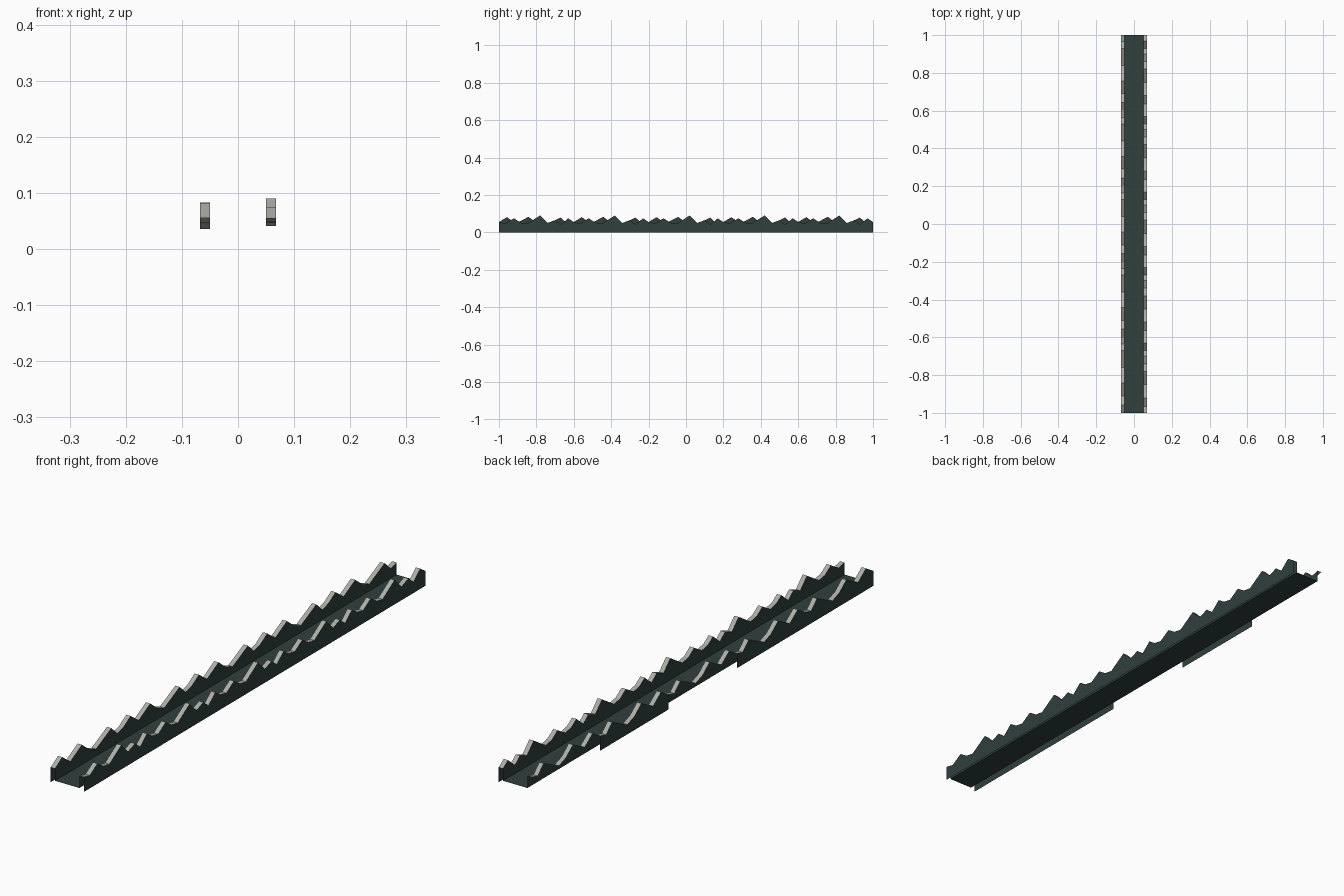
import bpy, bmesh

if "Cube" in bpy.data.objects:
    bpy.data.objects.remove(bpy.data.objects["Cube"])

TILE, COUNT = 0.4, 5
INNER, OUTER = 0.05, 0.068
FLOOR_Z = 0.01

# Jagged crest of one tile: (distance along y, height)
LEFT = [(0, .055), (.043, .081), (.09, .047), (.158, .083), (.2, .05),
        (.24, .036), (.295, .062), (.33, .079), (.365, .046), (.4, .055)]
RIGHT = [(0, .055), (.035, .048), (.08, .075), (.115, .052), (.15, .046),
         (.22, .09), (.26, .05), (.30, .065), (.33, .041), (.37, .075), (.4, .055)]


def material(name, rgb):
    m = bpy.data.materials.new(name)
    m.diffuse_color = (*rgb, 1)
    m.use_nodes = True
    m.node_tree.nodes["Principled BSDF"].inputs["Base Color"].default_value = m.diffuse_color
    return m


slate = material("dark_slate", (.030, .050, .048))
stone = material("pale_stone", (.42, .42, .39))


def sheet(name, rows, mat, flip=False):
    """Strip of quads between pairs of points; rows is a list of runs."""
    bm = bmesh.new()
    for run in rows:
        pairs = [(bm.verts.new(a), bm.verts.new(b)) for a, b in run]
        for (a, b), (c, d) in zip(pairs, pairs[1:]):
            bm.faces.new((a, b, d, c) if flip else (a, c, d, b))
    bmesh.ops.remove_doubles(bm, verts=bm.verts, dist=1e-5)
    me = bpy.data.meshes.new(name)
    bm.to_mesh(me)
    bm.free()
    me.materials.append(mat)
    ob = bpy.data.objects.new(name, me)
    bpy.context.collection.objects.link(ob)
    return ob


def tiles(crest, skip=()):
    """Crest points of each tile, placed along y."""
    return [[(-1 + i * TILE + y, z) for y, z in crest]
            for i in range(COUNT) if i not in skip]


def wall(name, x, bottom, runs, flip):
    sheet(name, [[((x, y, bottom), (x, y, z)) for y, z in r] for r in runs],
          slate, flip)


# Floor of the trench
sheet("floor", [[((-INNER, y, FLOOR_Z), (INNER, y, FLOOR_Z)) for y in (-1, 1)]],
      slate, flip=True)

# Sides: inner wall, outer wall (two tiles are open on the left), stone crest
for side, s, crest, gaps in (("left", -1, LEFT, (2, 4)), ("right", 1, RIGHT, ())):
    wall(side + "_inner_wall", s * INNER, FLOOR_Z, tiles(crest), s > 0)
    wall(side + "_outer_wall", s * OUTER, 0, tiles(crest, gaps), s < 0)
    sheet(side + "_crest",
          [[((s * INNER, y, z), (s * OUTER, y, z)) for y, z in r]
           for r in tiles(crest)], stone, s > 0)
